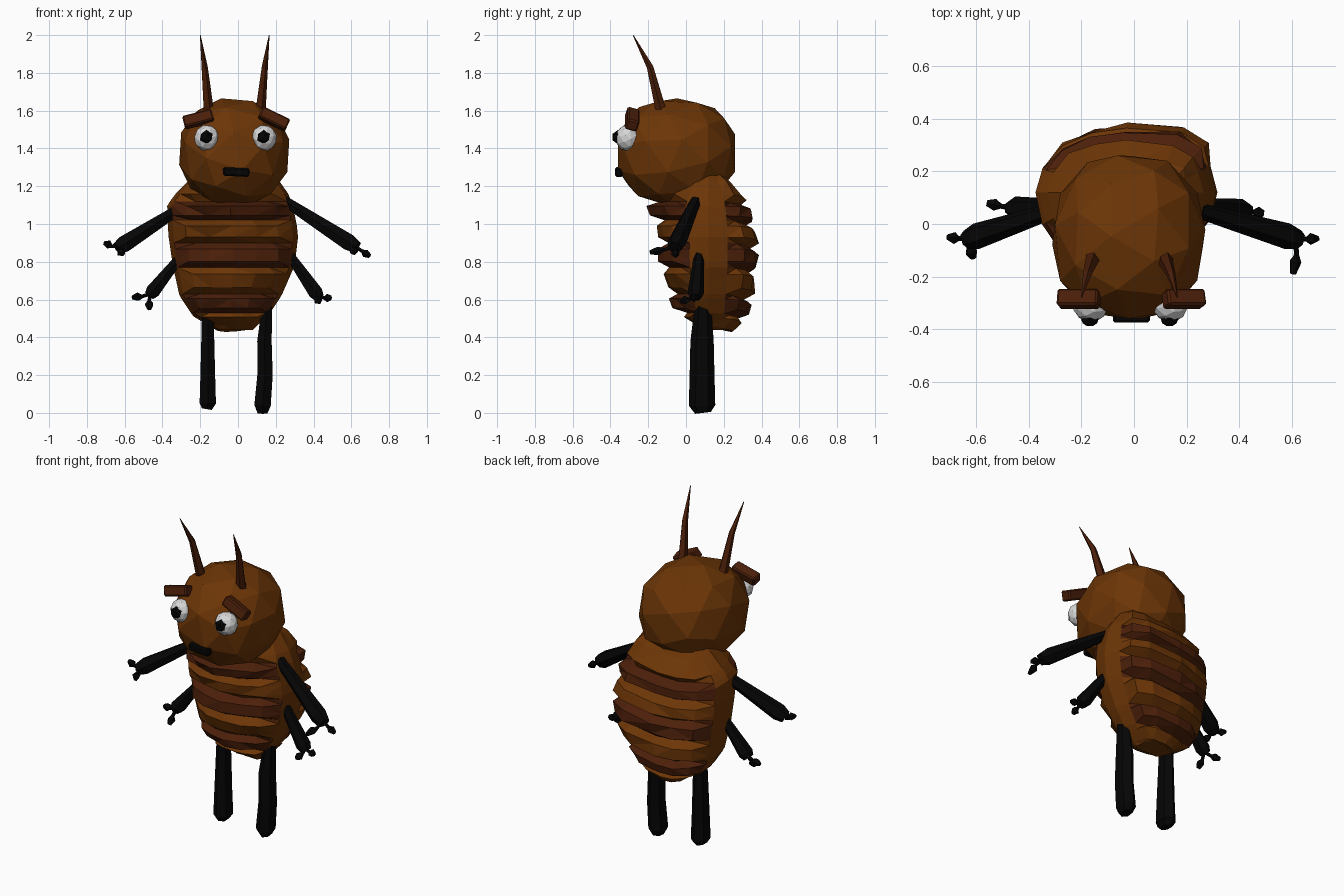
import bpy, bmesh, math, random
from mathutils import Vector, Matrix

random.seed(4)
cube = bpy.data.objects.get("Cube")
if cube:
    bpy.data.objects.remove(cube, do_unlink=True)


def material(name, colour):
    m = bpy.data.materials.new(name)
    m.use_nodes = True
    m.diffuse_color = (*colour, 1)
    bsdf = m.node_tree.nodes["Principled BSDF"]
    bsdf.inputs["Base Color"].default_value = (*colour, 1)
    bsdf.inputs["Roughness"].default_value = 0.9
    return m


BROWN = material("light brown", (0.15, 0.036, 0.002))
DARK = material("dark brown", (0.072, 0.014, 0.003))
BLACK = material("black", (0.0015, 0.0015, 0.0015))
WHITE = material("eye white", (0.68, 0.68, 0.68))


def finish(name, bm, *mats):
    bmesh.ops.recalc_face_normals(bm, faces=bm.faces)
    mesh = bpy.data.meshes.new(name)
    bm.to_mesh(mesh)
    bm.free()
    for m in mats:
        mesh.materials.append(m)
    ob = bpy.data.objects.new(name, mesh)
    bpy.context.collection.objects.link(ob)
    return ob


def bridge(bm, rings):
    """Skin neighbouring rings and cap both ends; returns the side faces row by row."""
    n = len(rings[0])
    rows = [[bm.faces.new((a[i], a[(i + 1) % n], b[(i + 1) % n], b[i])) for i in range(n)]
            for a, b in zip(rings, rings[1:])]
    bm.faces.new(rings[0])
    bm.faces.new(rings[-1])
    return rows


def tube(name, path, radii, mat, depth=1.0, sides=6):
    """Faceted limb along a path; depth stretches the section sideways."""
    bm = bmesh.new()
    pts = [Vector(p) for p in path]
    rings = []
    for i, p in enumerate(pts):
        t = (pts[min(i + 1, len(pts) - 1)] - pts[max(i - 1, 0)]).normalized()
        u = t.cross(Vector((0, 1, 0))).normalized()
        v = u.cross(t)
        ring = []
        for k in range(sides):
            a = math.tau * (k + 0.5) / sides
            ring.append(bm.verts.new(p + radii[i] * (u * math.cos(a) + v * math.sin(a) * depth)))
        rings.append(ring)
    bridge(bm, rings)
    return finish(name, bm, mat)


def ball(name, centre, size, mat, detail=2, turn=(0, 0, 0), boxy=1.0):
    bm = bmesh.new()
    bmesh.ops.create_icosphere(bm, subdivisions=detail, radius=1)
    for axis, angle in zip("XYZ", turn):
        bmesh.ops.rotate(bm, verts=bm.verts, matrix=Matrix.Rotation(angle, 3, axis))
    for v in bm.verts:
        v.co = Vector([c + s * math.copysign(abs(q) ** boxy, q)
                       for c, s, q in zip(centre, size, v.co)])
    return finish(name, bm, mat)


def block(name, centre, size, mat, roll=0, pitch=0):
    bm = bmesh.new()
    bmesh.ops.create_cube(bm, size=1)
    bmesh.ops.scale(bm, vec=size, verts=bm.verts)
    bmesh.ops.bevel(bm, geom=bm.edges, offset=0.008, segments=1, affect='EDGES')
    turn = Matrix.Rotation(roll, 4, 'Y') @ Matrix.Rotation(pitch, 4, 'X')
    bm.transform(Matrix.Translation(centre) @ turn)
    return finish(name, bm, mat)


# Body outline: height, right, left, front, back
OUTLINE = [
    (0.44, -0.10, 0.08, 0.09, 0.21),
    (0.53, -0.25, 0.17, -0.05, 0.33),
    (0.62, -0.31, 0.23, -0.09, 0.35),
    (0.78, -0.345, 0.30, -0.14, 0.38),
    (0.95, -0.37, 0.32, -0.15, 0.38),
    (1.10, -0.375, 0.29, -0.20, 0.35),
    (1.20, -0.30, 0.25, -0.10, 0.30),
    (1.28, -0.20, 0.17, 0.00, 0.18),
]


def outline(z):
    for a, b in zip(OUTLINE, OUTLINE[1:]):
        if z <= b[0]:
            f = (z - a[0]) / (b[0] - a[0])
            return [p + (q - p) * f for p, q in zip(a[1:], b[1:])]
    return OUTLINE[-1][1:]


# Body: alternating bulging bands front and back, plain strip down each side
bands = [0.44, 0.53, 0.63, 0.77, 0.90, 1.02, 1.12, 1.28]
levels = []
for number, (low, high) in enumerate(zip(bands, bands[1:])):
    for f, groove in ((0, 0.055), (0.25, 0), (0.75, 0)):
        levels.append((low + f * (high - low), groove if number else 0, number % 2))
levels.append((bands[-1], 0, 0))

SIDES = 16
bm = bmesh.new()
rings = []
for z, groove, _ in levels:
    right, left, front, back = outline(z)
    cx, cy = (left + right) / 2, 0.12
    ring = []
    for k in range(SIDES):
        a = math.tau * k / SIDES
        c, s = math.cos(a), math.sin(a)
        banded = abs(s) > 0.5
        inset = groove + random.uniform(-0.012, 0.012) if banded else 0
        x = cx + c * ((left - right) / 2 - inset)
        y = cy + s * ((back - cy if s > 0 else cy - front) - inset)
        if s > 0.5 and c > 0.1:
            x += 0.28 * left * s  # fuller left shoulder of the back
        tilt = (0.1 * x - 0.03) * max(s, 0) if bands[0] < z < bands[-1] else 0
        ring.append(bm.verts.new((x, y, z + tilt)))
    rings.append(ring)
for (_, _, dark), row in zip(levels, bridge(bm, rings)):
    for k, face in enumerate(row):
        plain = k % (SIDES // 2) in (0, SIDES // 2 - 1)
        face.material_index = 0 if plain else dark
bmesh.ops.triangulate(bm, faces=bm.faces)
finish("body", bm, BROWN, DARK)

# Head
ball("head", (-0.02, -0.05, 1.38), (0.297, 0.325, 0.29), BROWN, turn=(0.3, 0.25, 0.2), boxy=0.9)

# Face
for side, x, brow_x, roll in (("right", -0.165, -0.21, -0.25), ("left", 0.138, 0.19, 0.45)):
    ball(side + "_eye", (x, -0.31, 1.455), (0.068, 0.064, 0.07), WHITE, turn=(0.4, 0.2, 0))
    ball(side + "_pupil", (x - 0.003, -0.36, 1.46), (0.038, 0.034, 0.038), BLACK, detail=1)
    block(side + "_eyebrow", (brow_x, -0.285, 1.555), (0.16, 0.066, 0.062), DARK, roll, -0.3)
block("mouth", (-0.01, -0.355, 1.275), (0.14, 0.04, 0.045), BLACK, 0.05)

# Antennae
for side, base, tip in (("right", -0.16, -0.2), ("left", 0.12, 0.165)):
    bend = base * 0.55 + tip * 0.45
    tube(side + "_antenna",
         [(base, -0.11, 1.55), (base, -0.14, 1.63), (bend, -0.19, 1.83), (tip, -0.28, 2.0)],
         [0.03, 0.028, 0.018, 0.002], DARK, sides=5)

# Legs
tube("right_leg", [(-0.16, 0.09, 0.58), (-0.16, 0.085, 0.2), (-0.16, 0.085, 0.05), (-0.165, 0.085, 0.02)],
     [0.034, 0.045, 0.05, 0.03], BLACK, depth=1.4)
tube("left_leg", [(0.155, 0.09, 0.58), (0.14, 0.085, 0.38), (0.143, 0.085, 0.2), (0.13, 0.085, 0.04), (0.13, 0.09, 0)],
     [0.03, 0.044, 0.047, 0.05, 0.03], BLACK, depth=1.4)


# Arms: blunt limb with thin stalked fingers
def arm(name, shoulder, hand, thick, tips):
    s, h = Vector(shoulder), Vector(hand)
    tube(name, [s, s.lerp(h, 0.25), s.lerp(h, 0.88), h],
         [thick * 0.75, thick * 0.9, thick * 1.25, thick * 0.9], BLACK)
    for i, tip in enumerate(tips):
        t = Vector(tip)
        tube(f"{name}_finger_{i + 1}", [s.lerp(h, 0.95), h.lerp(t, 0.4), h.lerp(t, 0.65), t],
             [0.012, 0.01, 0.024, 0.012], BLACK, sides=5)


arm("right_upper_arm", (-0.31, 0.05, 1.08), (-0.64, -0.06, 0.87), 0.04,
    [(-0.71, -0.05, 0.9), (-0.61, -0.13, 0.84)])
arm("left_upper_arm", (0.25, 0.05, 1.12), (0.63, -0.06, 0.875), 0.04,
    [(0.70, -0.055, 0.83), (0.605, -0.19, 0.85)])
arm("right_lower_arm", (-0.31, 0.07, 0.82), (-0.47, 0.06, 0.62), 0.035,
    [(-0.56, 0.08, 0.61), (-0.47, 0.0, 0.55)])
arm("left_lower_arm", (0.27, 0.07, 0.84), (0.43, 0.05, 0.61), 0.035,
    [(0.495, 0.04, 0.61), (0.42, -0.03, 0.59)])
